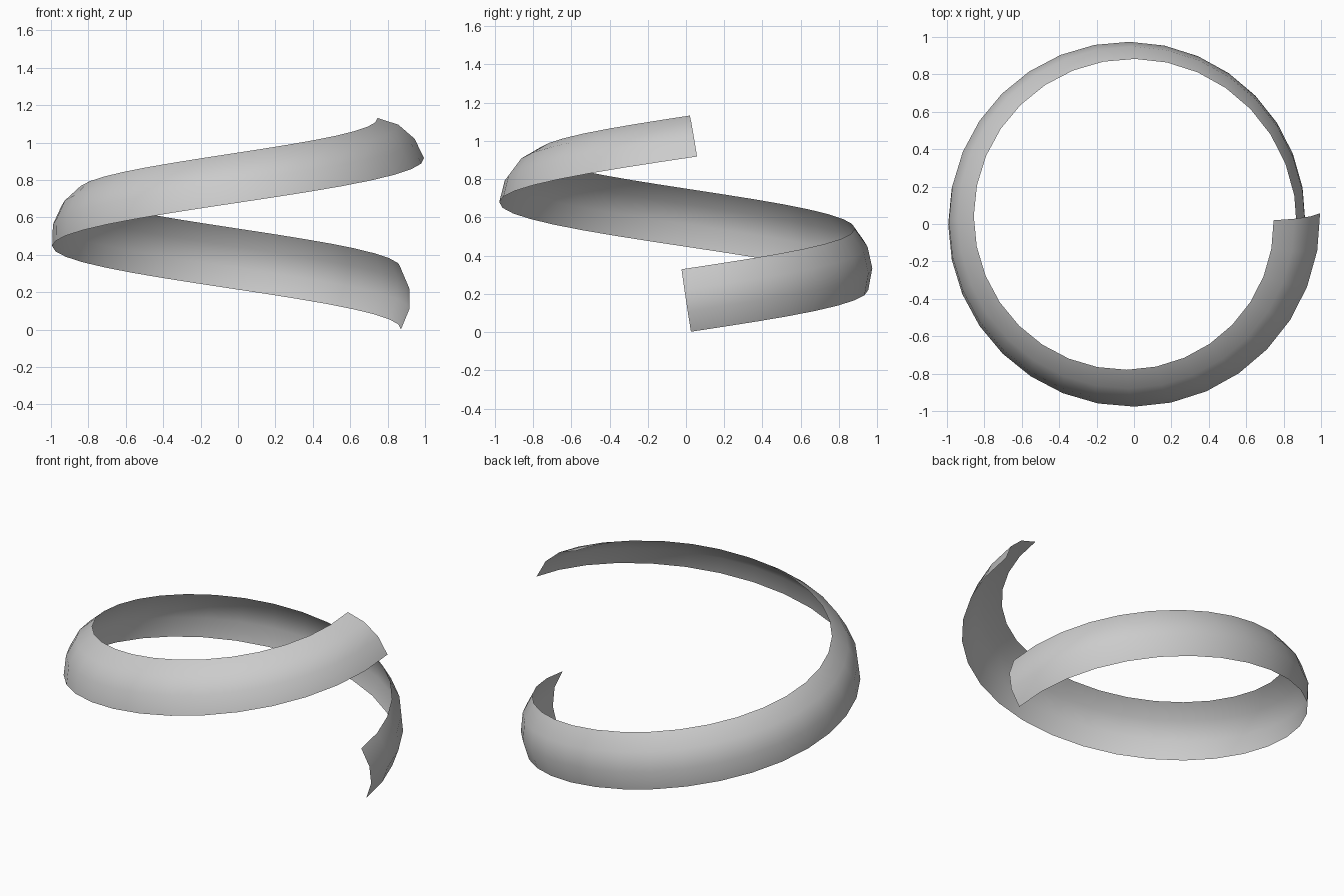
import bpy, bmesh
from math import sin, cos, atan2, radians
from mathutils import Vector

if "Cube" in bpy.data.objects:
    bpy.data.objects.remove(bpy.data.objects["Cube"])

# Helix settings
CENTER = Vector((-0.027, 0.02, 0))
RADIUS, STEPS = 0.898, 32
A0, A1 = radians(-1.2), radians(361.2)
Z0, Z1 = 0.165, 1.025
ROLL_END = radians(49)
# Shallow arc cross-section: (along the width, bulge outwards)
SECTION = [(-0.165, 0), (-0.057, 0.045), (0.057, 0.045), (0.165, 0)]

pitch = atan2(Z1 - Z0, RADIUS * (A1 - A0))
up = Vector((0, 0, 1))

# Sweep the section up one turn while it rolls inwards
bm = bmesh.new()
rows = []
for i in range(STEPS + 1):
    t = i / STEPS
    a = A0 + (A1 - A0) * t
    roll = ROLL_END * t
    radial = Vector((cos(a), sin(a), 0))
    tangent = Vector((-sin(a), cos(a), 0))
    binormal = up * cos(pitch) - tangent * sin(pitch)
    width = binormal * cos(roll) - radial * sin(roll)
    normal = radial * cos(roll) + binormal * sin(roll)
    mid = CENTER + radial * RADIUS + up * (Z0 + (Z1 - Z0) * t)
    rows.append([bm.verts.new(mid + width * s + normal * h) for s, h in SECTION])

for r0, r1 in zip(rows, rows[1:]):
    for j in range(len(SECTION) - 1):
        f = bm.faces.new((r0[j], r1[j], r1[j + 1], r0[j + 1]))
        f.smooth = True

mesh = bpy.data.meshes.new("spiral_ribbon")
bm.to_mesh(mesh)
bm.free()
ribbon = bpy.data.objects.new("spiral_ribbon", mesh)
bpy.context.collection.objects.link(ribbon)
